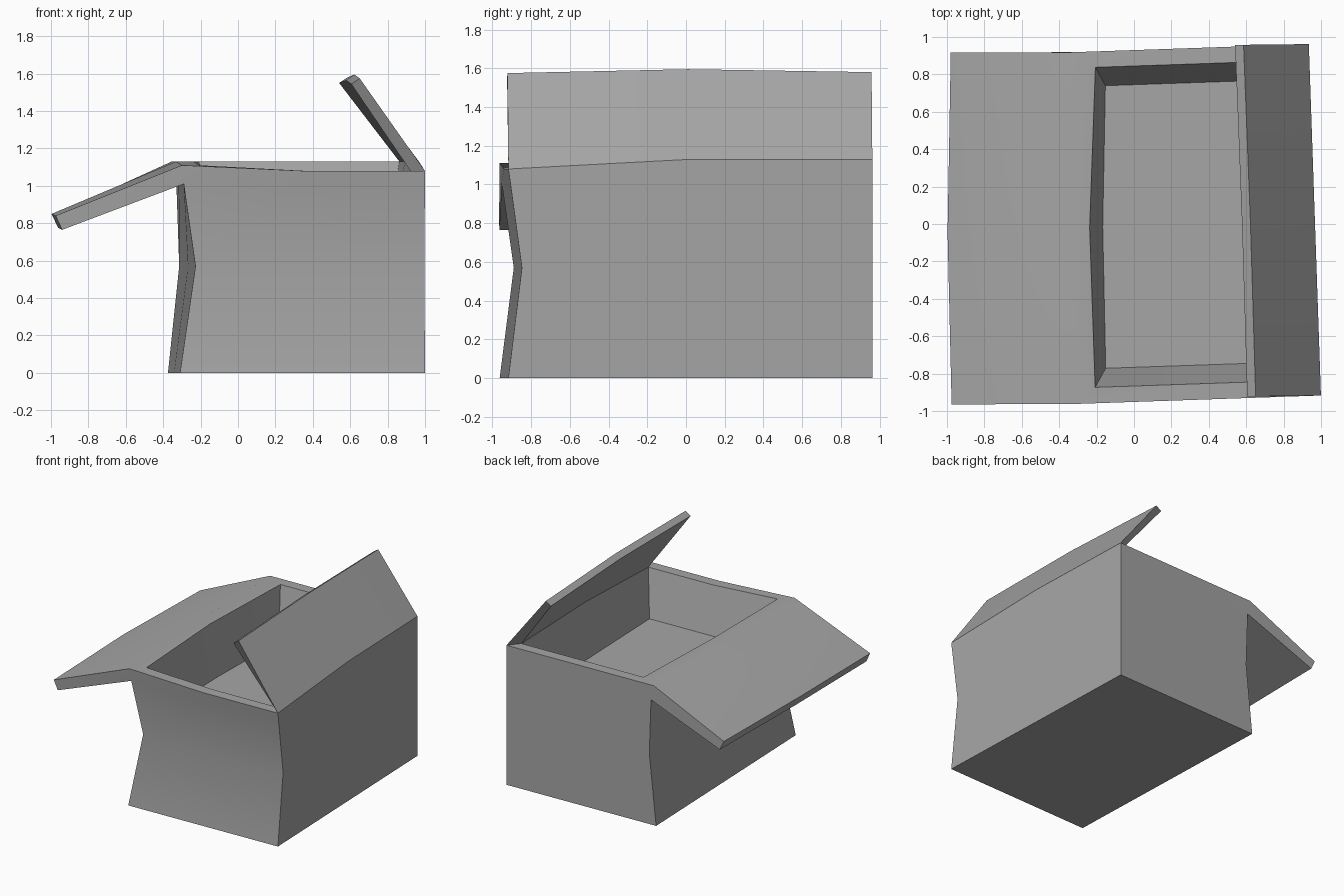
import bpy
import bmesh
from math import radians
from mathutils import Matrix, Vector

old = bpy.data.objects.get("Cube")
if old:
    bpy.data.objects.remove(old, do_unlink=True)

card = bpy.data.materials.new("grey_card")
card.use_nodes = True
grey = (0.38, 0.38, 0.38, 1)
card.diffuse_color = grey
card.node_tree.nodes["Principled BSDF"].inputs["Base Color"].default_value = grey

bm = bmesh.new()


def row(points):
    return [bm.verts.new(p) for p in points]


def ring(left, right, front, back, heights):
    """Eight points round the box: corners and side middles, from front left."""
    left_front, left_mid, left_back = left
    front_mid = (left_front + right) / 2
    back_mid = (left_back + right) / 2
    plan = [(left_front, front), (front_mid, front), (right, front), (right, 0),
            (right, back), (back_mid, back), (left_back, back), (left_mid, 0)]
    return row([(x, y, z) for (x, y), z in zip(plan, heights)])


def strip(a, b, skip=(), closed=False):
    """Quads between two rows of points."""
    n = len(a)
    for i in range(n if closed else n - 1):
        if i not in skip:
            j = (i + 1) % n
            bm.faces.new((a[i], a[j], b[j], b[i]))


def flap(root_a, root_b, tip_a, tip_b):
    """Thick panel from two root rows to two tip rows."""
    strip(root_a, tip_a)
    strip(tip_a, tip_b)
    strip(tip_b, root_b)
    for end in (0, -1):
        bm.faces.new((root_a[end], root_b[end], tip_b[end], tip_a[end]))


def level(z):
    return [z] * 8


# Body: outer walls with crushed middle, uneven rim, tapered tray inside
WIDE, DEEP = 0.655, 0.94
rim_z = [1.11, 1.08, 1.08] + [1.13] * 5
base = ring((-WIDE, -WIDE, -WIDE), WIDE, -DEEP, DEEP, level(0))
waist = ring((-0.57, -0.58, -0.595), WIDE, -0.87, DEEP, level(0.57))
hinge = ring((-0.635, -0.63, -0.61), WIDE, -0.93, DEEP, level(1.01))
top = ring((-0.645, -0.645, -0.635), WIDE, -DEEP, DEEP, rim_z)
rim = ring((-0.55, -0.55, -0.49), 0.58, -0.855, 0.855, rim_z)
tray = ring((-0.49, -0.48, -0.44), 0.505, -0.755, 0.755, level(0.72))

LEFT_SIDE, RIGHT_SIDE = (6, 7), (2, 3)
strip(base, waist, closed=True)
strip(waist, hinge, closed=True)
strip(hinge, top, skip=LEFT_SIDE, closed=True)
strip(top, rim, skip=RIGHT_SIDE, closed=True)
strip(rim, tray, closed=True)
bm.faces.new(base)
bm.faces.new(tray)

# Drooping flap, back to front
edge = [Vector(p) for p in ((-1.26, 0.96, 0.845), (-1.31, 0, 0.85), (-1.32, -0.92, 0.84))]
under = Vector((0.035, 0, -0.075))
flap([hinge[i] for i in (6, 7, 0)], [top[i] for i in (6, 7, 0)],
     row([p + under for p in edge]), row(edge))

# Raised flap leaning over the opening, front to back
edge = [Vector(p) for p in ((0.306, -0.933, 1.575), (0.31, 0, 1.595), (0.306, 0.948, 1.58))]
under = Vector((-0.045, 0, -0.03))
flap(top[2:5], rim[2:5], row(edge), row([p + under for p in edge]))

bmesh.ops.recalc_face_normals(bm, faces=bm.faces)
turn = Matrix.Translation((0.3125, 0, 0)) @ Matrix.Rotation(radians(1.97), 4, "Z")
bmesh.ops.transform(bm, matrix=turn, verts=bm.verts)

mesh = bpy.data.meshes.new("open_box")
bm.to_mesh(mesh)
bm.free()
mesh.materials.append(card)
box = bpy.data.objects.new("open_box", mesh)
bpy.context.collection.objects.link(box)

bpy.ops.object.select_all(action="DESELECT")
box.select_set(True)
bpy.context.view_layer.objects.active = box
bpy.ops.object.shade_smooth_by_angle(angle=radians(30))
